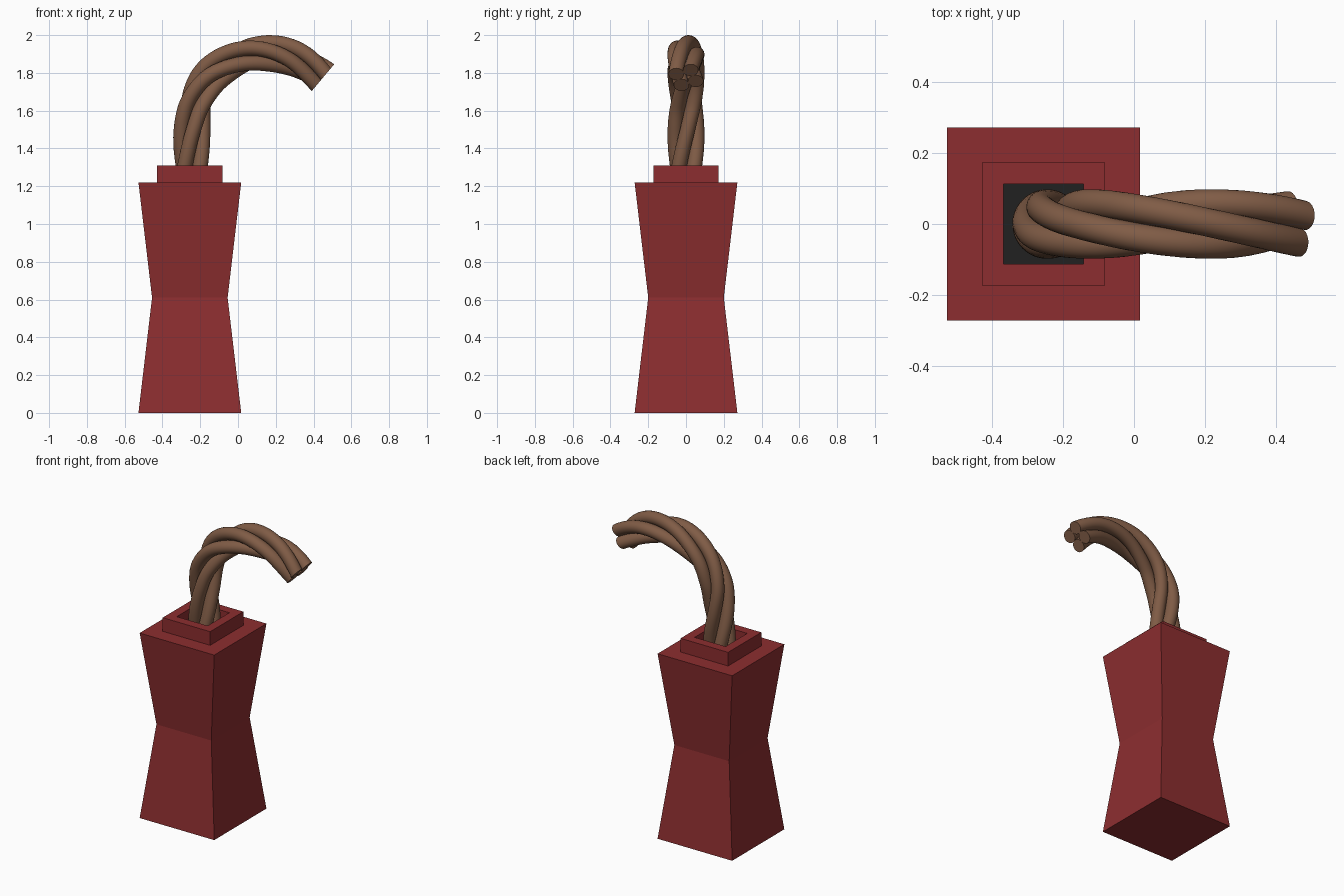
import bpy, bmesh, math
from mathutils import Vector

if "Cube" in bpy.data.objects:
    bpy.data.objects.remove(bpy.data.objects["Cube"])

CX = -0.255  # centre of the bottle-like body


def material(name, rgb):
    m = bpy.data.materials.new(name)
    m.diffuse_color = (*rgb, 1)
    m.use_nodes = True
    m.node_tree.nodes["Principled BSDF"].inputs["Base Color"].default_value = m.diffuse_color
    return m


red = material("dark red", (0.265, 0.027, 0.029))
black = material("black", (0.015, 0.015, 0.015))
brown = material("rope brown", (0.216, 0.107, 0.061))


def finish(name, bm, mats):
    bmesh.ops.recalc_face_normals(bm, faces=bm.faces)
    me = bpy.data.meshes.new(name)
    bm.to_mesh(me)
    bm.free()
    for m in mats:
        me.materials.append(m)
    ob = bpy.data.objects.new(name, me)
    bpy.context.collection.objects.link(ob)
    return ob


def skin(bm, rings):
    """Join rings of vertices into a tube and return its start and end caps."""
    for a, b in zip(rings, rings[1:]):
        n = len(a)
        for i in range(n):
            j = (i + 1) % n
            bm.faces.new((a[i], a[j], b[j], b[i]))
    return bm.faces.new(rings[0][::-1]), bm.faces.new(rings[-1])


# body: square pinched block with a collar and a hole, (half width, height)
profile = [(0.272, 0), (0.2, 0.61), (0.272, 1.22), (0.173, 1.22),
           (0.173, 1.31), (0.113, 1.31), (0.113, 1.11)]
bm = bmesh.new()
rings = [[bm.verts.new((CX + h * sx, h * sy, z))
          for sx, sy in ((-1, -1), (1, -1), (1, 1), (-1, 1))] for h, z in profile]
_, floor = skin(bm, rings)
floor.material_index = 1
finish("body", bm, [red, black])

# rope centre line in the xz plane, first and last points only steer the ends
pts = [Vector(p) for p in ((-0.245, 0.9), (-0.245, 1.11), (-0.245, 1.31), (-0.243, 1.5),
                           (-0.22, 1.65), (-0.14, 1.787), (0, 1.877), (0.15, 1.904),
                           (0.305, 1.872), (0.45, 1.775), (0.57, 1.645))]
path = []
STEPS = 8
for i in range(1, len(pts) - 2):
    p0, p1, p2, p3 = pts[i - 1:i + 3]
    last = i == len(pts) - 3
    for k in range(STEPS + last):
        t = k / STEPS
        path.append(0.5 * (2 * p1 + (p2 - p0) * t + (2 * p0 - 5 * p1 + 4 * p2 - p3) * t * t
                           + (3 * p1 - p0 - 3 * p2 + p3) * t ** 3))
dist = [0.0]
for a, b in zip(path, path[1:]):
    dist.append(dist[-1] + (b - a).length)

# four rope strands twisted around the centre line
OFFSET, RADIUS, SIDES = 0.057, 0.041, 20
TWIST = math.radians(245)
side = Vector((0, 1, 0))
for s in range(4):
    bm = bmesh.new()
    rings = []
    for i, p in enumerate(path):
        d = (path[min(i + 1, len(path) - 1)] - path[max(i - 1, 0)]).normalized()
        out = Vector((-d.y, 0, d.x))
        a = math.radians(25 + 90 * s) + (dist[-1] - dist[i]) * TWIST
        c = Vector((p.x, 0, p.y)) + OFFSET * (out * math.cos(a) + side * math.sin(a))
        ring = []
        for k in range(SIDES):
            b = a + math.tau * k / SIDES
            ring.append(bm.verts.new(c + RADIUS * (out * math.cos(b) + side * math.sin(b))))
        rings.append(ring)
    skin(bm, rings)
    ob = finish(f"rope_strand_{s + 1}", bm, [brown])
    bpy.ops.object.select_all(action='DESELECT')
    ob.select_set(True)
    bpy.context.view_layer.objects.active = ob
    bpy.ops.object.shade_smooth_by_angle(angle=math.radians(40))
